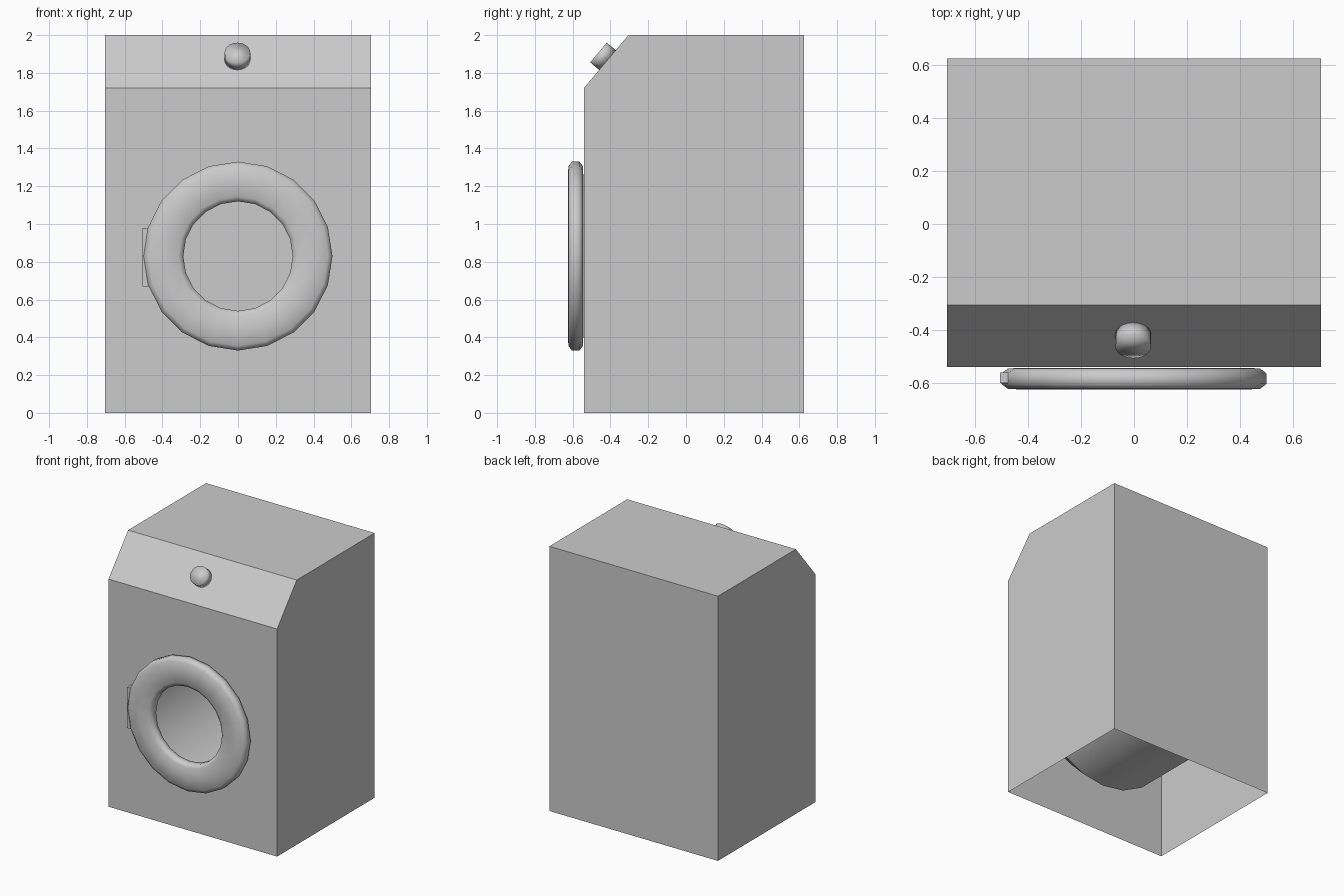
import bpy, bmesh, math
from mathutils import Vector

if "Cube" in bpy.data.objects:
    bpy.data.objects.remove(bpy.data.objects["Cube"])

SIDES = 20
DOOR_Z = 0.83
FRONT = -0.54


def finish(name, bm, smooth=None, flip=False):
    bmesh.ops.recalc_face_normals(bm, faces=bm.faces)
    if flip:
        bmesh.ops.reverse_faces(bm, faces=bm.faces)
    mesh = bpy.data.meshes.new(name)
    bm.to_mesh(mesh)
    bm.free()
    ob = bpy.data.objects.new(name, mesh)
    bpy.context.collection.objects.link(ob)
    if smooth:
        bpy.ops.object.select_all(action='DESELECT')
        ob.select_set(True)
        bpy.context.view_layer.objects.active = ob
        bpy.ops.object.shade_smooth_by_angle(angle=math.radians(smooth))
    return ob


def circle(bm, r, y):
    step = math.tau / SIDES
    return [bm.verts.new((r * math.sin(i * step), y, DOOR_Z + r * math.cos(i * step)))
            for i in range(SIDES)]


def lathe(profile, closed=False):
    """Spin (radius, y) points around the door axis."""
    bm = bmesh.new()
    rings = [circle(bm, r, y) for r, y in profile]
    pairs = list(zip(rings, rings[1:])) + ([(rings[-1], rings[0])] if closed else [])
    for a, b in pairs:
        for i in range(SIDES):
            j = (i + 1) % SIDES
            bm.faces.new((a[i], a[j], b[j], b[i]))
    return bm, rings


# Cabinet: side profile extruded across x, open underneath, round door opening
W = 0.705
side = [(FRONT, 0), (FRONT, 1.72), (-0.305, 2), (0.625, 2), (0.625, 0)]
bm = bmesh.new()
left = [bm.verts.new((-W, y, z)) for y, z in side]
right = [bm.verts.new((W, y, z)) for y, z in side]
bm.faces.new(left)
bm.faces.new(right[::-1])
for i in range(1, 4):
    bm.faces.new((left[i], right[i], right[i + 1], left[i + 1]))
hole = circle(bm, 0.41, FRONT)
loops = [[left[0], left[1], right[1], right[0]], hole]
edges = []
for loop in loops:
    for a, b in zip(loop, loop[1:] + loop[:1]):
        edges.append(bm.edges.get((a, b)) or bm.edges.new((a, b)))
bmesh.ops.triangle_fill(bm, edges=edges, use_beauty=True, normal=Vector((0, -1, 0)))
finish("cabinet", bm)

# Drum: flares behind the opening, then runs back to a flat end
bm, rings = lathe([(0.41, FRONT), (0.605, -0.34), (0.605, 0.52)])
bm.faces.new(rings[-1])
finish("drum", bm, 35, flip=True)

# Door ring with a flattened rounded section
section = [(0.50, -0.02), (0.475, -0.039), (0.395, -0.041), (0.315, -0.039), (0.29, -0.02),
           (0.29, 0.02), (0.315, 0.039), (0.395, 0.041), (0.475, 0.039), (0.50, 0.02)]
bm, _ = lathe([(r, y - 0.584) for r, y in section], closed=True)
finish("door_ring", bm, 60)

# Hinge block at the left edge of the door
bm = bmesh.new()
bmesh.ops.create_cube(bm, size=1)
bmesh.ops.scale(bm, vec=(0.055, 0.04, 0.31), verts=bm.verts)
bmesh.ops.translate(bm, vec=(-0.4785, -0.58, 0.825), verts=bm.verts)
finish("hinge", bm)

# Control knob standing on the sloped panel
normal = Vector((0, -0.28, 0.235)).normalized()
bpy.ops.mesh.primitive_cylinder_add(
    vertices=SIDES, radius=0.068, depth=0.064,
    location=Vector((-0.003, -0.416, 1.868)) + normal * 0.03,
    rotation=normal.to_track_quat('Z', 'Y').to_euler())
knob = bpy.context.object
knob.name = "control_knob"
bpy.ops.object.shade_smooth()
